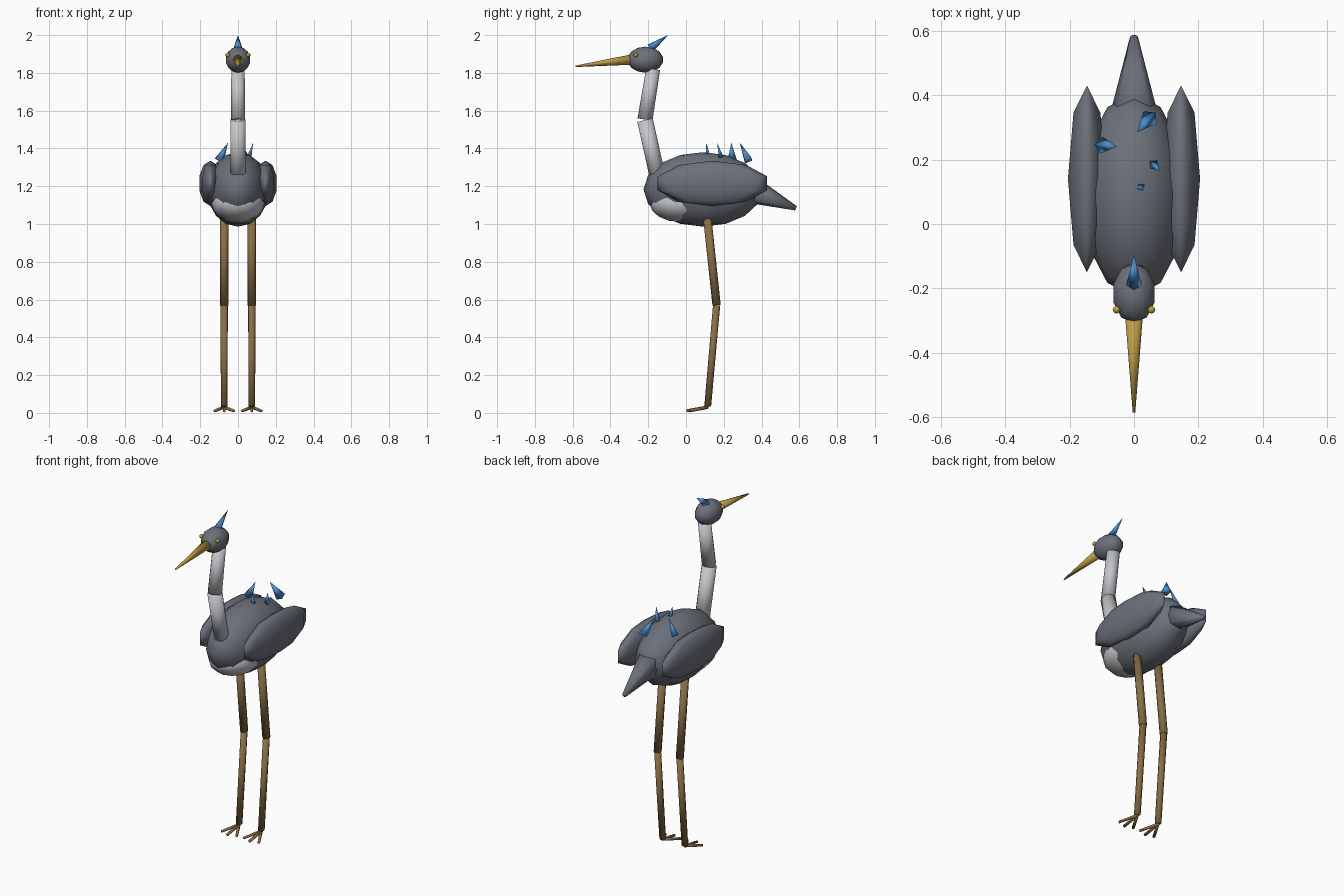
import bpy
import math
from mathutils import Vector

if "Cube" in bpy.data.objects:
    bpy.data.objects.remove(bpy.data.objects["Cube"], do_unlink=True)


def material(name, rgb):
    m = bpy.data.materials.new(name)
    m.use_nodes = True
    m.diffuse_color = (*rgb, 1)
    m.node_tree.nodes["Principled BSDF"].inputs["Base Color"].default_value = (*rgb, 1)
    return m


GREY = material("slate_grey", (0.15, 0.165, 0.195))
PALE = material("pale_grey", (0.55, 0.56, 0.58))
GOLD = material("beak_gold", (0.5, 0.33, 0.06))
AMBER = material("eye_amber", (0.55, 0.35, 0.03))
BROWN = material("leg_brown", (0.25, 0.155, 0.06))
BLUE = material("plume_blue", (0.07, 0.27, 0.62))


def finish(name, mat):
    ob = bpy.context.object
    ob.name = name
    ob.data.materials.append(mat)
    bpy.ops.object.shade_smooth()
    return ob


def ball(name, mat, centre, radii, segments, rings, pitch=0):
    bpy.ops.mesh.primitive_uv_sphere_add(segments=segments, ring_count=rings, radius=1,
                                         location=centre, rotation=(pitch, 0, 0))
    bpy.context.object.scale = radii
    return finish(name, mat)


def rod(name, mat, start, end, r1, r2, sides=8):
    """Tapered cylinder or cone running from start to end."""
    a, b = Vector(start), Vector(end)
    bpy.ops.mesh.primitive_cone_add(vertices=sides, radius1=r1, radius2=r2,
                                    depth=(b - a).length, location=(a + b) / 2)
    bpy.context.object.rotation_euler = (b - a).to_track_quat('Z', 'Y').to_euler()
    return finish(name, mat)


# Body, pale breast patch and tail
ball("body", GREY, (0, 0.09, 1.183), (0.165, 0.315, 0.197), 12, 8)
ball("breast_patch", PALE, (0, -0.03, 1.11), (0.14, 0.162, 0.1), 12, 8)
rod("tail", GREY, (0, 0.3, 1.2), (0, 0.582, 1.083), 0.085, 0.012)

# Neck in two straight lengths
rod("lower_neck", PALE, (0, -0.148, 1.24), (0, -0.217, 1.55), 0.042, 0.042, 10)
rod("upper_neck", PALE, (0, -0.217, 1.553), (0, -0.174, 1.82), 0.04, 0.037, 10)

# Head, beak and crest
ball("head", GREY, (0, -0.215, 1.87), (0.069, 0.095, 0.069), 10, 7)
rod("beak", GOLD, (0, -0.29, 1.87), (0, -0.585, 1.835), 0.027, 0.004)
rod("crest", BLUE, (0, -0.19, 1.93), (0, -0.095, 2.0), 0.024, 0, 4)

# Paired parts
for side, s in (("left", 1), ("right", -1)):
    ball(side + "_eye", AMBER, (s * 0.054, -0.266, 1.895), (0.012,) * 3, 8, 6)
    ball(side + "_wing", GREY, (s * 0.146, 0.14, 1.215), (0.062, 0.305, 0.12), 8, 5)
    x = s * 0.073
    knee, ankle = (x, 0.162, 0.57), (x, 0.115, 0.035)
    rod(side + "_upper_leg", BROWN, (x, 0.113, 1.03), knee, 0.022, 0.022)
    rod(side + "_lower_leg", BROWN, knee, ankle, 0.019, 0.018)
    for toe, dx, y in (("outer", 0.05, 0.02), ("middle", 0, 0.003), ("inner", -0.05, 0.02)):
        rod(f"{side}_{toe}_toe", BROWN, (x, 0.115, 0.03), (x + s * dx, y, 0.011),
            0.009, 0.008, 6)

# Loose blue plumes on the back: base, tip, radius
plumes = (
    ((0.05, 0.33, 1.335), (0.01, 0.285, 1.43), 0.028),
    ((-0.1, 0.245, 1.335), (-0.053, 0.24, 1.43), 0.026),
    ((0.06, 0.185, 1.355), (0.08, 0.165, 1.43), 0.016),
    ((0.022, 0.115, 1.365), (0.012, 0.108, 1.43), 0.014),
)
for i, (base, tip, r) in enumerate(plumes):
    rod(f"back_plume_{i + 1}", BLUE, base, tip, r, 0, 4)
